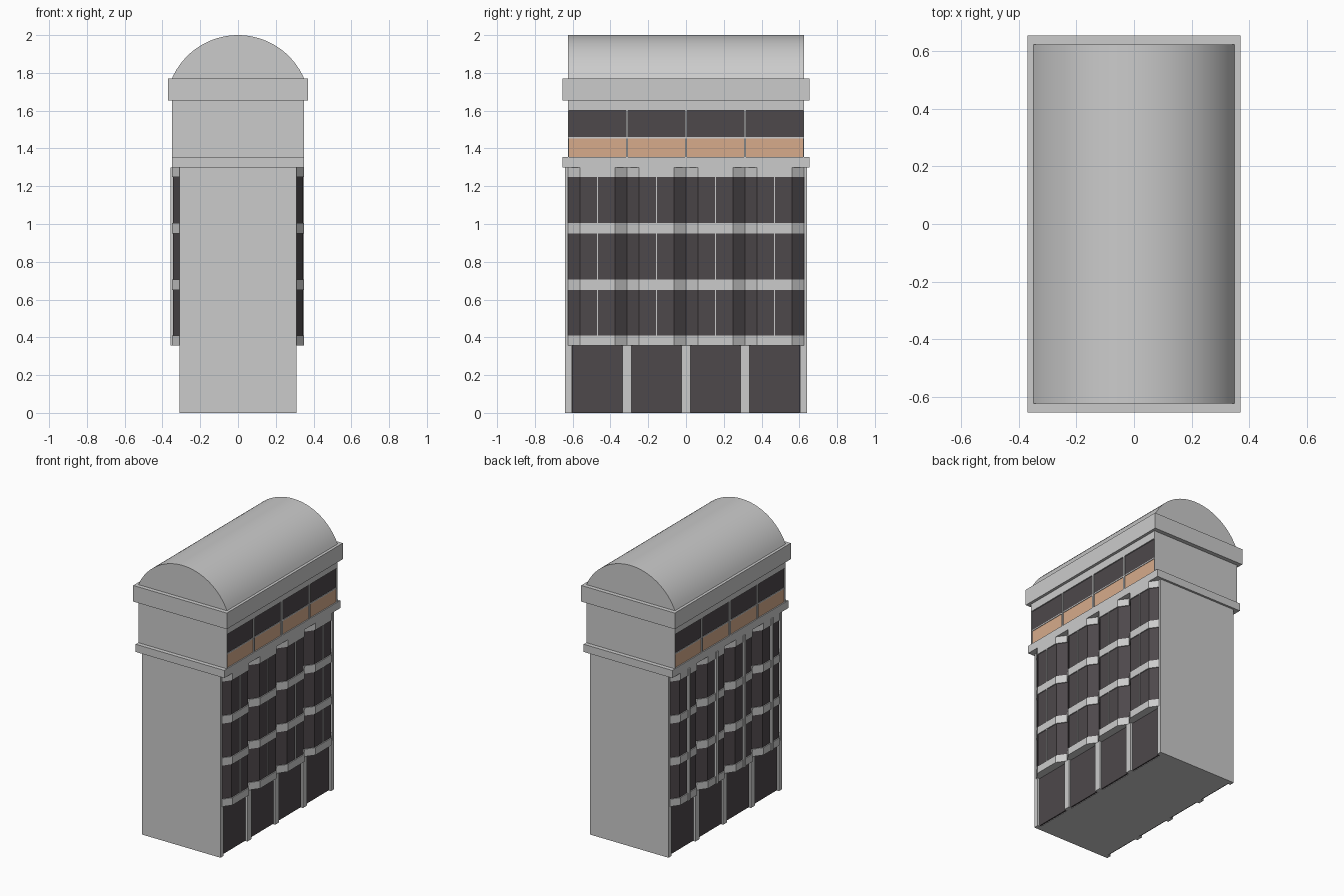
import bpy, bmesh, math

if "Cube" in bpy.data.objects:
    bpy.data.objects.remove(bpy.data.objects["Cube"])

def material(name, color):
    m = bpy.data.materials.new(name)
    m.diffuse_color = (*color, 1)
    m.use_nodes = True
    m.node_tree.nodes["Principled BSDF"].inputs["Base Color"].default_value = m.diffuse_color
    return m

GLASS = material("dark_glass", (0.075, 0.065, 0.07))
TAN = material("tan_panel", (0.68, 0.41, 0.26))

def make_object(name, bm, mat=None):
    bmesh.ops.recalc_face_normals(bm, faces=bm.faces)
    me = bpy.data.meshes.new(name)
    bm.to_mesh(me)
    bm.free()
    ob = bpy.data.objects.new(name, me)
    bpy.context.collection.objects.link(ob)
    if mat:
        me.materials.append(mat)
    return ob

def boxes(name, ranges, mat=None):
    """One object made of boxes given as (x0, x1, y0, y1, z0, z1)."""
    bm = bmesh.new()
    for x0, x1, y0, y1, z0, z1 in ranges:
        vs = bmesh.ops.create_cube(bm, size=1)["verts"]
        for v in vs:
            v.co = (x1 if v.co.x > 0 else x0,
                    y1 if v.co.y > 0 else y0,
                    z1 if v.co.z > 0 else z0)
    return make_object(name, bm, mat)

def prism(name, points, direction, mat=None):
    """Extrude a closed 3D outline along a direction."""
    bm = bmesh.new()
    face = bm.faces.new([bm.verts.new(p) for p in points])
    ext = bmesh.ops.extrude_face_region(bm, geom=[face])["geom"]
    moved = [g for g in ext if isinstance(g, bmesh.types.BMVert)]
    bmesh.ops.translate(bm, verts=moved, vec=direction)
    # closing the base side of the solid
    if not any(set(f.verts).isdisjoint(moved) for f in bm.faces):
        bm.faces.new([v for v in bm.verts if v not in moved])
    return make_object(name, bm, mat)

PITCH = 0.3125
JOINTS = [-0.625 + PITCH * i for i in range(5)]
CENTRES = [y + PITCH / 2 for y in JOINTS[:4]]

def bay_outline(side, inset, z):
    """Plan of four three-sided bays along one side."""
    pts = [(0.26, -0.625), (0.305 - inset, -0.625)]
    for c in CENTRES:
        pts += [(0.35 - inset, c - 0.093), (0.35 - inset, c + 0.093),
                (0.305 - inset, c + PITCH / 2)]
    pts.append((0.26, 0.625))
    return [(side * x, y, z) for x, y in pts]

# Core and solid end walls
boxes("core", [(-0.285, 0.285, -0.63, 0.63, 0, 1.3)])
boxes("end_walls", [(-0.31, 0.31, -0.64, -0.625, 0, 1.3),
                    (-0.31, 0.31, 0.625, 0.64, 0, 1.3)])

# Upper storey core, ledge and cornice
boxes("ledge", [(-0.35, 0.35, -0.655, 0.655, 1.3, 1.355)])
boxes("upper_storey", [(-0.335, 0.335, -0.62, 0.62, 1.355, 1.655)])
boxes("upper_end_walls", [(-0.35, 0.35, s * 0.622 - 0.003, s * 0.622 + 0.003, 1.355, 1.655)
                          for s in (-1, 1)])
boxes("cornice", [(-0.37, 0.37, -0.655, 0.655, 1.655, 1.77)])

for side, label in ((1, "right"), (-1, "left")):
    def sx(a, b):
        return (min(side * a, side * b), max(side * a, side * b))

    # Ground floor shop glass and pillars
    boxes(label + "_ground_glass",
          [(*sx(0.28, 0.295), c - 0.135, c + 0.135, 0.003, 0.356) for c in CENTRES], GLASS)
    pillars = [(*sx(0.28, 0.31), y - 0.023, y + 0.023, 0, 0.357) for y in JOINTS[1:4]]
    pillars += [(*sx(0.28, 0.31), -0.635, -0.605, 0, 0.357),
                (*sx(0.28, 0.31), 0.605, 0.635, 0, 0.357)]
    boxes(label + "_pillars", pillars)

    # Faceted bays: spandrel bands with recessed glass between
    for i, (z0, z1) in enumerate([(0.357, 0.41), (0.65, 0.705), (0.95, 1.005), (1.25, 1.3)]):
        prism(f"{label}_bay_band_{i + 1}", bay_outline(side, 0, z0), (0, 0, z1 - z0))
    for i, (z0, z1) in enumerate([(0.41, 0.65), (0.705, 0.95), (1.005, 1.25)]):
        prism(f"{label}_bay_glass_{i + 1}", bay_outline(side, 0.007, z0), (0, 0, z1 - z0), GLASS)

    # Thin mullions on the right, proud ribs on the left
    half, reach = (0.003, 0.3495) if side > 0 else (0.01, 0.358)
    boxes(label + "_bay_mullions",
          [(*sx(0.33, reach), c - half, c + half, 0.357, 1.3) for c in CENTRES])

    # Upper windows, tan panels and frame
    boxes(label + "_tan_panels",
          [(*sx(0.33, 0.342), c - 0.15, c + 0.15, 1.355, 1.452) for c in CENTRES], TAN)
    boxes(label + "_upper_glass",
          [(*sx(0.33, 0.342), c - 0.15, c + 0.15, 1.46, 1.6) for c in CENTRES], GLASS)
    frame = [(*sx(0.33, 0.35), y - 0.006, y + 0.006, 1.355, 1.6) for y in JOINTS[1:4]]
    frame += [(*sx(0.33, 0.35), -0.622, 0.622, 1.6, 1.655),
              (*sx(0.33, 0.346), -0.622, 0.622, 1.452, 1.46)]
    boxes(label + "_upper_frame", frame)

# Barrel vault roof
R = (0.35 ** 2 + 0.23 ** 2) / (2 * 0.23)
A = math.asin(0.35 / R)
arc = [(R * math.sin(-A + 2 * A * i / 32), -0.625,
        2.0 - R + R * math.cos(-A + 2 * A * i / 32)) for i in range(33)]
roof = prism("vault_roof", arc, (0, 1.25, 0))
bpy.context.view_layer.objects.active = roof
roof.select_set(True)
bpy.ops.object.shade_smooth_by_angle(angle=math.radians(30))
